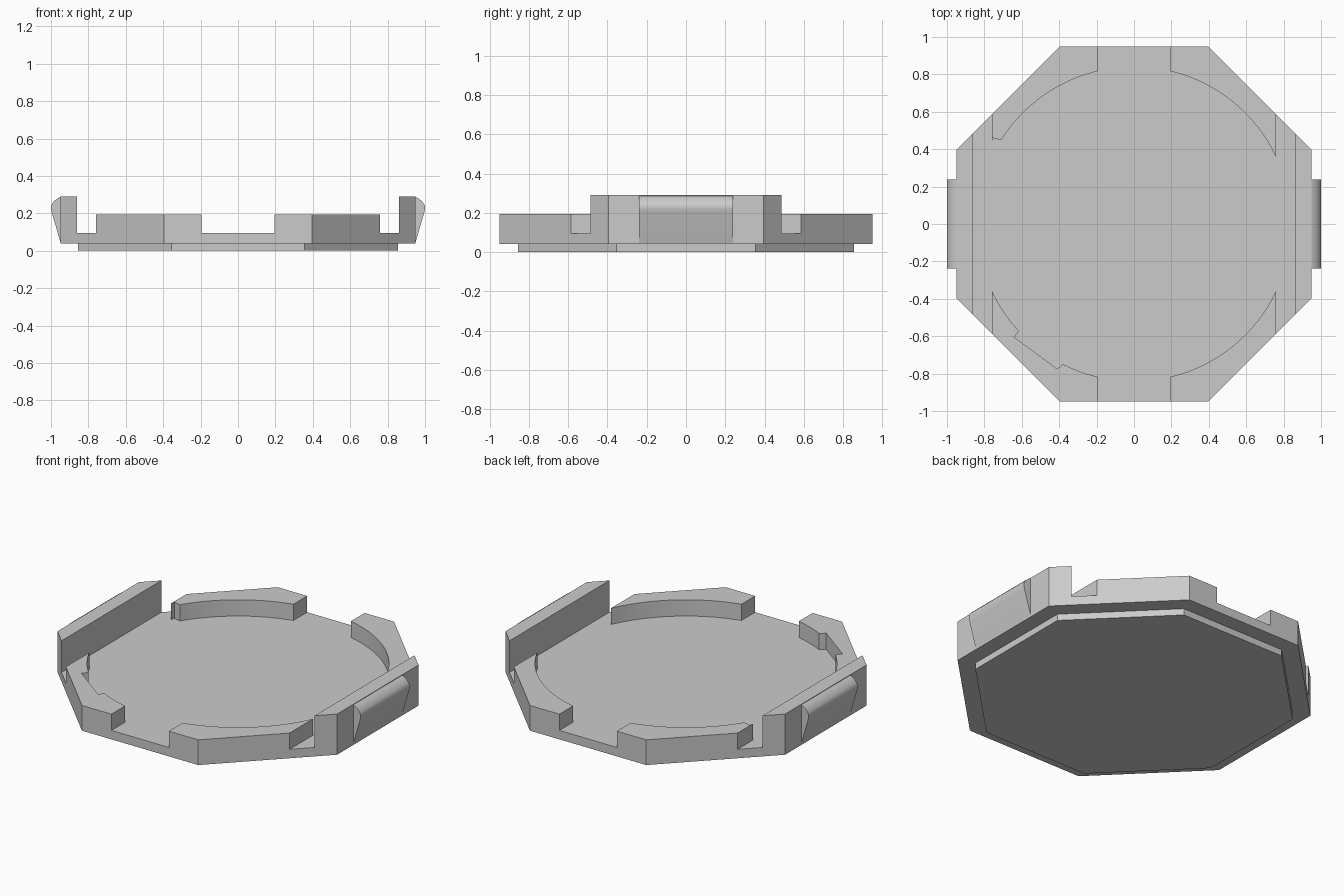
import bpy, bmesh, math

if "Cube" in bpy.data.objects:
    bpy.data.objects.remove(bpy.data.objects["Cube"])

grey = bpy.data.materials.new("light grey")
grey.diffuse_color = (0.6, 0.6, 0.6, 1)
grey.use_nodes = True
grey.node_tree.nodes["Principled BSDF"].inputs["Base Color"].default_value = grey.diffuse_color

FLOOR, WALL_TOP, RAIL_TOP, STEP = 0.095, 0.195, 0.29, 0.04
R = 0.84                      # radius of the round recess


def prism(name, pts, lo, hi, axis="z"):
    """Extrude a closed 2D outline along z (xy outline) or y (xz outline)."""
    bm = bmesh.new()

    def place(p, t):
        return (p[0], p[1], t) if axis == "z" else (p[0], t, p[1])

    a = [bm.verts.new(place(p, lo)) for p in pts]
    b = [bm.verts.new(place(p, hi)) for p in pts]
    bm.faces.new(a)
    bm.faces.new(b[::-1])
    for i in range(len(pts)):
        j = (i + 1) % len(pts)
        bm.faces.new((a[i], a[j], b[j], b[i]))
    bmesh.ops.recalc_face_normals(bm, faces=bm.faces)
    me = bpy.data.meshes.new(name)
    bm.to_mesh(me)
    bm.free()
    ob = bpy.data.objects.new(name, me)
    bpy.context.collection.objects.link(ob)
    me.materials.append(grey)
    return ob


def octagon(h, c):
    return [(h, -c), (h, c), (c, h), (-c, h), (-h, c), (-h, -c), (-c, -h), (c, -h)]


def arc(p, q, n):
    """Points on the recess circle from the angle of p to the angle of q."""
    a, b = math.atan2(p[1], p[0]), math.atan2(q[1], q[0])
    return [(R * math.cos(a + (b - a) * i / n), R * math.sin(a + (b - a) * i / n))
            for i in range(n + 1)]


def smooth(ob):
    bpy.ops.object.select_all(action="DESELECT")
    bpy.context.view_layer.objects.active = ob
    ob.select_set(True)
    bpy.ops.object.shade_smooth_by_angle(angle=math.radians(30))


# Bottom step and main plate
base = prism("base_step", octagon(0.855, 0.355), 0, STEP)
tray = prism("tray", octagon(0.95, 0.395), STEP, FLOOR)

# Inner outlines of the corner walls, from the middle gap to the rail gap
near, far = (0.195, 0.817), (0.76, 0.357)
plain = arc(near, far, 20)
ribbed = arc(near, (0.71, 0.449), 18) + [(0.755, 0.46), (0.76, 0.435)]
keyed = (arc(near, (0.38, 0.749), 6) + [(0.41, 0.775), (0.64, 0.605)]
         + arc((0.615, 0.572), far, 8))
outer = [(0.76, 0.585), (0.395, 0.95), (0.195, 0.95)]

parts = []
for name, inner, sx, sy in (("back_right_wall", plain, 1, 1),
                            ("front_right_wall", plain, 1, -1),
                            ("back_left_wall", ribbed, -1, 1),
                            ("front_left_wall", keyed, -1, -1)):
    pts = [(x * sx, y * sy) for x, y in inner + outer]
    parts.append(prism(name, pts, STEP, WALL_TOP))

# Tall side rails
for name, s in (("right", 1), ("left", -1)):
    pts = [(0.86 * s, -0.485), (0.95 * s, -0.395), (0.95 * s, 0.395), (0.86 * s, 0.485)]
    parts.append(prism(name + "_rail", pts, STEP, RAIL_TOP))

# Fuse walls and rails with the plate, then tidy coplanar faces
for p in parts:
    mod = tray.modifiers.new("join", "BOOLEAN")
    mod.operation = "UNION"
    mod.solver = "EXACT"
    mod.object = p
fused = bpy.data.meshes.new_from_object(
    tray.evaluated_get(bpy.context.evaluated_depsgraph_get()))
tray.modifiers.clear()
tray.data = fused
for p in parts:
    bpy.data.objects.remove(p)
bm = bmesh.new()
bm.from_mesh(fused)
bmesh.ops.remove_doubles(bm, verts=bm.verts, dist=1e-5)
bmesh.ops.dissolve_limit(bm, angle_limit=math.radians(0.5), verts=bm.verts, edges=bm.edges)
bm.to_mesh(fused)
bm.free()
fused.materials.clear()
fused.materials.append(grey)
smooth(tray)

# Rounded snap clips on the outside of the rails
clip = [(0.949, 0.287), (0.965, 0.28), (0.98, 0.268), (0.992, 0.254),
        (0.999, 0.24), (1.0, 0.225), (0.996, 0.205), (0.949, 0.044)]
for name, s in (("right_clip", 1), ("left_clip", -1)):
    smooth(prism(name, [(x * s, z) for x, z in clip], -0.238, 0.238, "y"))
